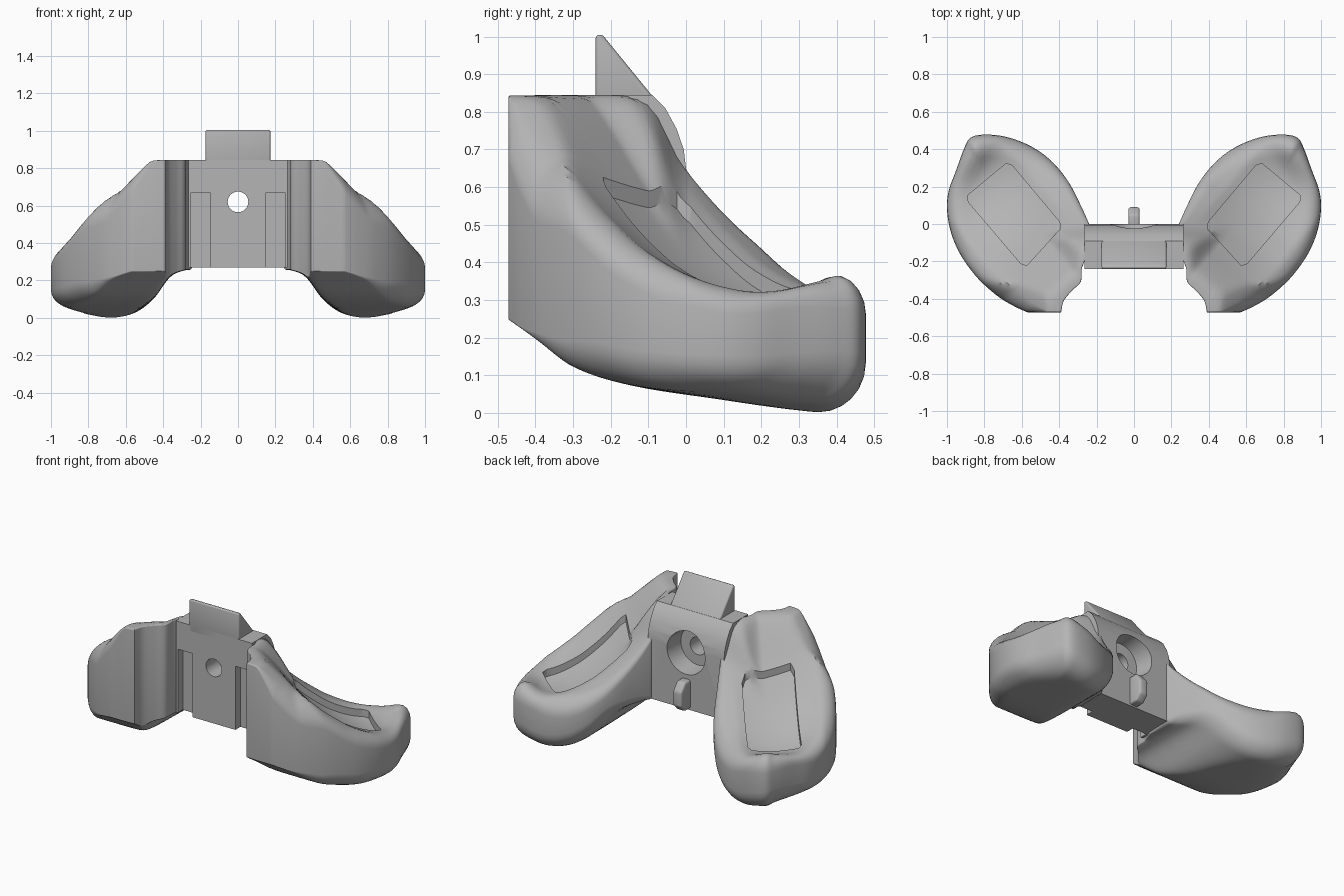
import bpy, bmesh, math
from mathutils import Vector, Matrix

old = bpy.data.objects.get("Cube")
if old:
    bpy.data.objects.remove(old)

grey = bpy.data.materials.new("matte_grey")
grey.use_nodes = True
grey.diffuse_color = (0.46, 0.46, 0.46, 1)
grey.node_tree.nodes["Principled BSDF"].inputs["Base Color"].default_value = (0.46, 0.46, 0.46, 1)


def make(name, bm):
    bmesh.ops.recalc_face_normals(bm, faces=bm.faces)
    me = bpy.data.meshes.new(name)
    bm.to_mesh(me)
    bm.free()
    me.materials.append(grey)
    ob = bpy.data.objects.new(name, me)
    bpy.context.collection.objects.link(ob)
    return ob


def finish(ob, cutters=(), mirror=False, bevel=0):
    """Cut, bevel, mirror, then smooth with sharp edges kept."""
    bpy.ops.object.select_all(action="DESELECT")
    bpy.context.view_layer.objects.active = ob
    ob.select_set(True)
    if bevel:
        m = ob.modifiers.new("bevel", "BEVEL")
        m.width, m.segments = bevel, 3
    for c in cutters:
        m = ob.modifiers.new("cut", "BOOLEAN")
        m.operation, m.solver, m.object = "DIFFERENCE", "EXACT", c
    if mirror:
        ob.modifiers.new("mirror", "MIRROR").use_clip = False
    for m in list(ob.modifiers):
        bpy.ops.object.modifier_apply(modifier=m.name)
    for c in cutters:
        bpy.data.objects.remove(c)
    bpy.ops.object.shade_smooth_by_angle(angle=math.radians(35))


def extrude_x(name, profile, x0, x1):
    bm = bmesh.new()
    f = bm.faces.new([bm.verts.new((x0, y, z)) for y, z in profile])
    g = bmesh.ops.extrude_face_region(bm, geom=[f])["geom"]
    bmesh.ops.translate(bm, vec=(x1 - x0, 0, 0),
                        verts=[v for v in g if isinstance(v, bmesh.types.BMVert)])
    return make(name, bm)


def bore(name, r1, r2, y0, y1, z):
    bm = bmesh.new()
    bmesh.ops.create_cone(bm, cap_ends=True, segments=48, radius1=r1, radius2=r2, depth=y1 - y0,
                          matrix=Matrix.Translation((0, (y0 + y1) / 2, z))
                          @ Matrix.Rotation(-math.pi / 2, 4, "X"))
    return make(name, bm)


def hermite(p, q, m0, m1, s):
    return ((2 * s**3 - 3 * s * s + 1) * p + (s**3 - 2 * s * s + s) * m0
            + (3 * s * s - 2 * s**3) * q + (s**3 - s * s) * m1)


def curve(pts, t):
    """Smooth interpolation through sorted (t, value) points."""
    if t <= pts[0][0]:
        return pts[0][1]
    for i in range(len(pts) - 1):
        (a, p), (b, q) = pts[i], pts[i + 1]
        if t <= b:
            lo, hi = pts[max(i - 1, 0)], pts[min(i + 2, len(pts) - 1)]
            return hermite(p, q, (q - lo[1]) / (b - lo[0]) * (b - a),
                           (hi[1] - p) / (hi[0] - a) * (b - a), (t - a) / (b - a))
    return pts[-1][1]


def ramp(t):
    t = max(0, min(1, t))
    return t * t * (3 - 2 * t)


# Wing surfaces: the top falls along the diagonal, the underside bulges down
FALL = [(-.02, .845), (.02, .83), (.11, .735), (.18, .655), (.29, .55), (.37, .485),
        (.48, .41), (.62, .355), (.75, .348), (.86, .39), (.95, .405)]
UNDER_X = [(.28, .27), (.36, .235), (.45, .115), (.55, .035), (.67, 0), (.8, .025), (.95, .07)]
UNDER_Y = [(-.47, .26), (-.4, .21), (-.3, .135), (-.15, .085), (.1, .043), (.35, 0)]


def top(x, y):
    u, v = .65 * x + .76 * y, .76 * x - .65 * y
    dish = max(0, 1 - ((v - .49) / .24) ** 2) * ramp((u - .05) / .35) * ramp((.9 - u) / .2)
    shoulder = .07 * ramp(-y / .1) * ramp((.42 - v) / .12)
    z = curve(FALL, u - shoulder) + .08 * (v - .45) * ramp(u / .2) - .04 * dish
    # Outer slope falls away sideways near the front
    slope = 1.32 - 1.02 * x + .6 * max(0, u - .15)
    return (z + slope - math.sqrt((z - slope) ** 2 + .0003)) / 2


def under(x, y):
    a, b = curve(UNDER_X, x), curve(UNDER_Y, y)
    return max(0, (a + b + math.sqrt((a - b) ** 2 + .001)) / 2 - .014)


# Wing outline seen from above: x, y and edge rounding
OUTLINE = [(.24, 0, .03), (.28, .09, .05), (.35, .225, .06), (.44, .335, .08), (.55, .415, .1),
           (.68, .465, .11), (.8, .478, .12), (.875, .46, .12), (.91, .4, .12), (.95, .29, .1),
           (.99, .18, .09), (1, .08, .09), (.98, -.04, .09), (.93, -.16, .09), (.84, -.285, .09),
           (.73, -.385, .09), (.64, -.44, .085), (.57, -.472, .075), (.46, -.472, .008),
           (.39, -.472, .006), (.375, -.41, .006), (.33, -.355, .006), (.285, -.31, .006),
           (.28, -.24, .006), (.25, -.16, .006)]
HARD = {0, 17, 18, 19, 23, 24}
STEPS = 6
loop = []
n = len(OUTLINE)
for i in range(n):
    j = (i + 1) % n
    p, q = Vector(OUTLINE[i]), Vector(OUTLINE[j])
    m0 = q - p if i in HARD else (q - Vector(OUTLINE[i - 1])) / 2
    m1 = q - p if j in HARD else (Vector(OUTLINE[(i + 2) % n]) - p) / 2
    loop += [hermite(p, q, m0, m1, k / STEPS) for k in range(STEPS)]

centre = Vector((.62, 0))
bm = bmesh.new()
rings = {1: [], -1: []}
ARC, INNER = 7, 14
for side in (1, -1):
    for k in range(ARC + INNER):
        ring = []
        for i, p in enumerate(loop):
            tan = (loop[(i + 1) % len(loop)] - loop[i - 1]).xy.normalized()
            arm = p.xy - centre
            reach = max(.2, abs(arm.x * tan.y - arm.y * tan.x))
            r = max(.004, p.z if side > 0 else p.z * ramp((p.y + .47) / .25))
            ang = min(k / (ARC - 1), 1) * math.pi / 2
            scale = 1 - r * (1 - math.cos(ang)) / reach
            if k >= ARC:
                scale *= 1 - (k - ARC + 1) / (INNER + 1)
            x, y = centre + arm * scale
            drop = r * (1 - math.sin(ang))
            z = top(x, y) - drop if side > 0 else under(x, y) + drop
            ring.append(bm.verts.new((x, y, z)))
        rings[side].append(ring)


def bridge(a, b):
    for i in range(len(a)):
        j = (i + 1) % len(a)
        bm.faces.new((a[i], a[j], b[j], b[i]))


bridge(rings[1][0], rings[-1][0])
for side, height in ((1, top), (-1, under)):
    for a, b in zip(rings[side], rings[side][1:]):
        bridge(a, b)
    tip = bm.verts.new((*centre, height(*centre)))
    last = rings[side][-1]
    for i in range(len(last)):
        bm.faces.new((last[i], last[(i + 1) % len(last)], tip))
wing = make("wings", bm)

# Shallow pocket whose floor follows the wing's top
bm = bmesh.new()
a, b, c, d = (Vector(p) for p in ((.38, -.01), (.585, -.235), (.905, .14), (.67, .335)))
N = 16
mid = (a + b + c + d) / 4
grid = {}
for i in range(N + 1):
    for j in range(N + 1):
        s, t = i / N, j / N
        p = a.lerp(b, s).lerp(d.lerp(c, s), t)
        if i in (0, N) and j in (0, N):
            p = p.lerp(mid, .06)
        for level, z in ((0, top(*p) - .045), (1, 1.2)):
            grid[i, j, level] = bm.verts.new((p.x, p.y, z))
for i in range(N):
    for j in range(N):
        for lv in (0, 1):
            bm.faces.new([grid[i + di, j + dj, lv] for di, dj in ((0, 0), (1, 0), (1, 1), (0, 1))])
    for e in (0, N):
        bm.faces.new((grid[i, e, 0], grid[i + 1, e, 0], grid[i + 1, e, 1], grid[i, e, 1]))
        bm.faces.new((grid[e, i, 0], grid[e, i + 1, 0], grid[e, i + 1, 1], grid[e, i, 1]))
finish(wing, [make("pocket_cutter", bm)], mirror=True)

# Centre plate with two front grooves and a stepped bolt hole
plate = extrude_x("centre_plate", [(-.24, .27), (-.24, .845), (-.09, .845), (-.055, .81),
                                   (-.025, .755), (-.006, .7), (0, .65), (0, .27)], -.265, .265)
groove = [(-.3, .2), (-.3, .67), (-.19, .67), (-.19, .2)]
finish(plate, [extrude_x("groove_cutter", groove, .15, .25),
               extrude_x("groove_cutter", groove, -.25, -.15),
               bore("hole_cutter", .055, .055, -.4, .2, .62),
               bore("counterbore_cutter", .12, .135, -.12, .03, .62)])

# Upper tab, wedge-shaped from the side
tab = extrude_x("upper_tab", [(-.24, .8), (-.24, 1.005), (-.222, 1.005), (-.09, .843), (-.07, .8)],
                -.173, .173)
finish(tab, bevel=.01)

# Small rear peg
peg = extrude_x("rear_peg", [(-.02, .28), (.05, .28), (.09, .32), (.09, .41), (.05, .46), (-.02, .46)],
                -.03, .03)
finish(peg, bevel=.012)
